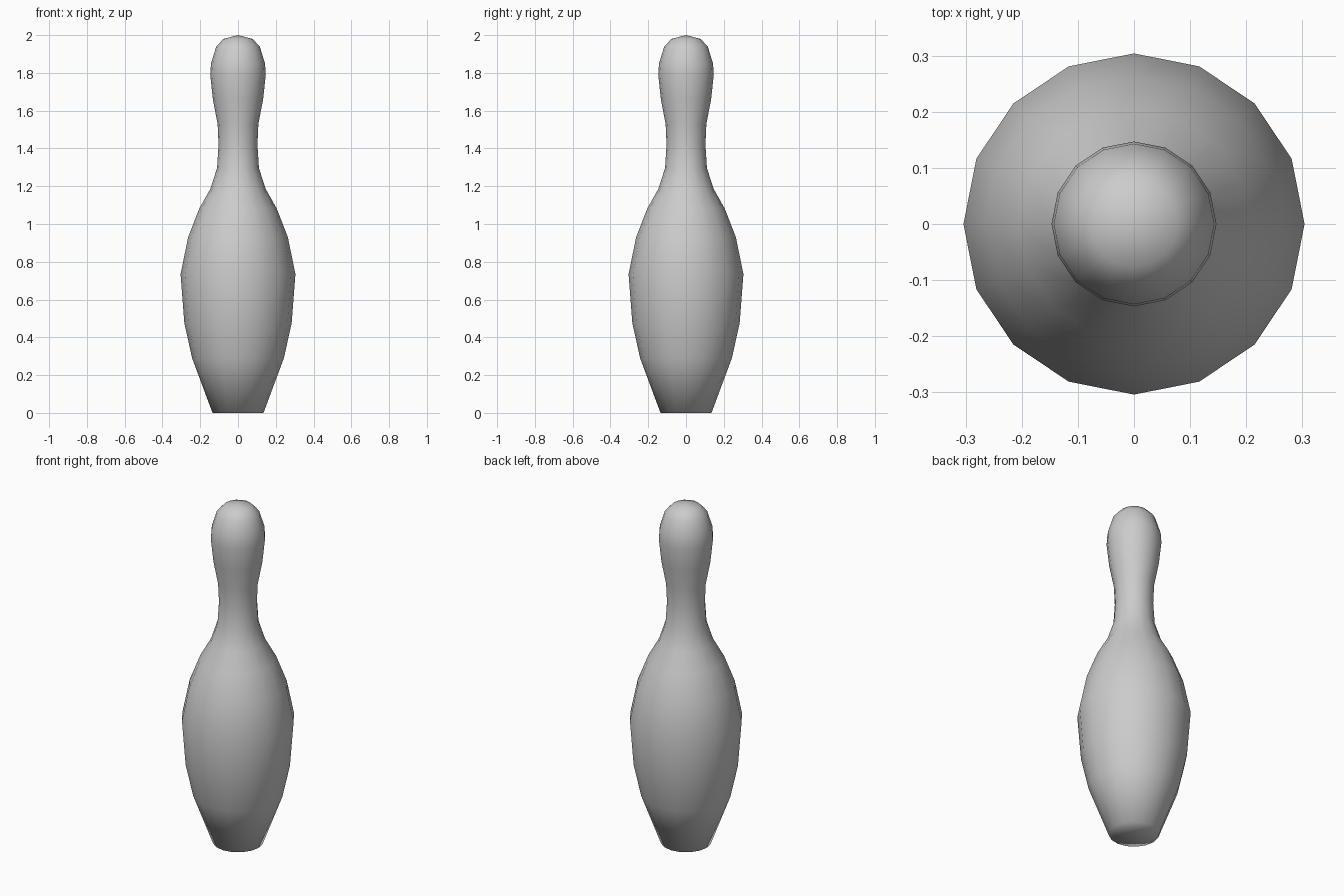
import bpy, bmesh
from math import tau
from mathutils import Vector

if "Cube" in bpy.data.objects:
    bpy.data.objects.remove(bpy.data.objects["Cube"])

SIDES = 16

# Half outline of the pin (radius, height), from base centre to crown
PROFILE = [
    (0, 0), (0.135, 0), (0.243, 0.29), (0.284, 0.475), (0.304, 0.735),
    (0.264, 0.93), (0.206, 1.08), (0.147, 1.185), (0.111, 1.295),
    (0.103, 1.42), (0.108, 1.53), (0.133, 1.66), (0.147, 1.79),
    (0.143, 1.85), (0.115, 1.94), (0.077, 1.98), (0, 2.0),
]

# Revolve the outline around z
bm = bmesh.new()
verts = [bm.verts.new((r, 0, z)) for r, z in PROFILE]
edges = [bm.edges.new(pair) for pair in zip(verts, verts[1:])]
bmesh.ops.spin(bm, geom=verts + edges, cent=Vector(), axis=Vector((0, 0, 1)),
               angle=tau, steps=SIDES, use_merge=False)
bmesh.ops.remove_doubles(bm, verts=bm.verts[:], dist=0.0005)
bmesh.ops.recalc_face_normals(bm, faces=bm.faces[:])

# The pin is smooth shaded all over, including its base rim
for face in bm.faces:
    face.smooth = True

mesh = bpy.data.meshes.new("bowling_pin")
bm.to_mesh(mesh)
bm.free()
pin = bpy.data.objects.new("bowling_pin", mesh)
bpy.context.collection.objects.link(pin)
